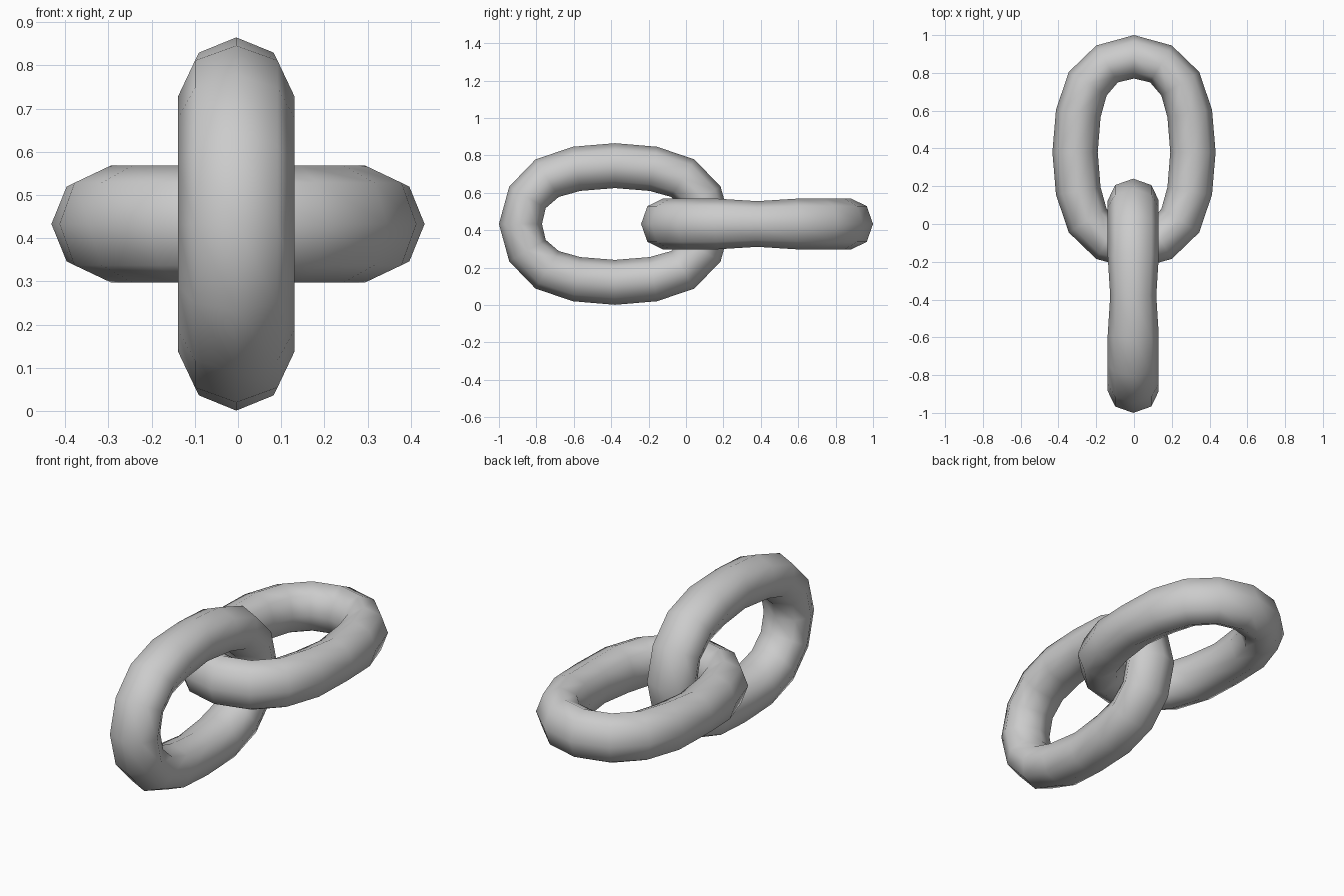
import bpy
import bmesh
import math
from mathutils import Vector

if "Cube" in bpy.data.objects:
    bpy.data.objects.remove(bpy.data.objects["Cube"], do_unlink=True)

SIDES = 8

# One quarter of a link: outer point, inner point, half thickness
QUARTER = [
    ((0.62, 0.0), (0.39, 0.0), 0.135),
    ((0.565, 0.20), (0.37, 0.085), 0.135),
    ((0.425, 0.345), (0.30, 0.145), 0.135),
    ((0.225, 0.413), (0.185, 0.177), 0.135),
    ((0.0, 0.432), (0.0, 0.192), 0.122),
]

steel = bpy.data.materials.new("Steel grey")
steel.use_nodes = True
grey = (0.6, 0.6, 0.6, 1.0)
steel.diffuse_color = grey
steel.node_tree.nodes["Principled BSDF"].inputs["Base Color"].default_value = grey


def full_loop():
    """Mirror the quarter into a closed run of cross-sections."""
    half = QUARTER + [((-o[0], o[1]), (-i[0], i[1]), h)
                      for o, i, h in reversed(QUARTER[:-1])]
    other = [((o[0], -o[1]), (i[0], -i[1]), h)
             for o, i, h in reversed(half[1:-1])]
    return half + other


def make_link(name, centre, across, normal):
    """Sweep an eight-sided section round the oval; the length runs along y."""
    along, across, normal = Vector((0, 1, 0)), Vector(across), Vector(normal)
    bm = bmesh.new()
    rings = []
    for outer, inner, thick in full_loop():
        o = along * outer[0] + across * outer[1]
        i = along * inner[0] + across * inner[1]
        ring = []
        for k in range(SIDES):
            a = math.tau * k / SIDES
            p = (o + i) / 2 + (o - i) / 2 * math.cos(a) + normal * thick * math.sin(a)
            ring.append(bm.verts.new(Vector(centre) + p))
        rings.append(ring)
    for n, ring in enumerate(rings):
        nxt = rings[(n + 1) % len(rings)]
        for k in range(SIDES):
            j = (k + 1) % SIDES
            bm.faces.new((ring[k], ring[j], nxt[j], nxt[k]))
    bmesh.ops.recalc_face_normals(bm, faces=bm.faces)
    for face in bm.faces:
        face.smooth = True
    mesh = bpy.data.meshes.new(name)
    bm.to_mesh(mesh)
    bm.free()
    mesh.materials.append(steel)
    obj = bpy.data.objects.new(name, mesh)
    bpy.context.collection.objects.link(obj)
    return obj


# Upright link at the front, flat link at the back
make_link("front_link", (-0.004, -0.38, 0.433), (0, 0, 1), (1, 0, 0))
make_link("back_link", (0, 0.38, 0.433), (1, 0, 0), (0, 0, 1))
